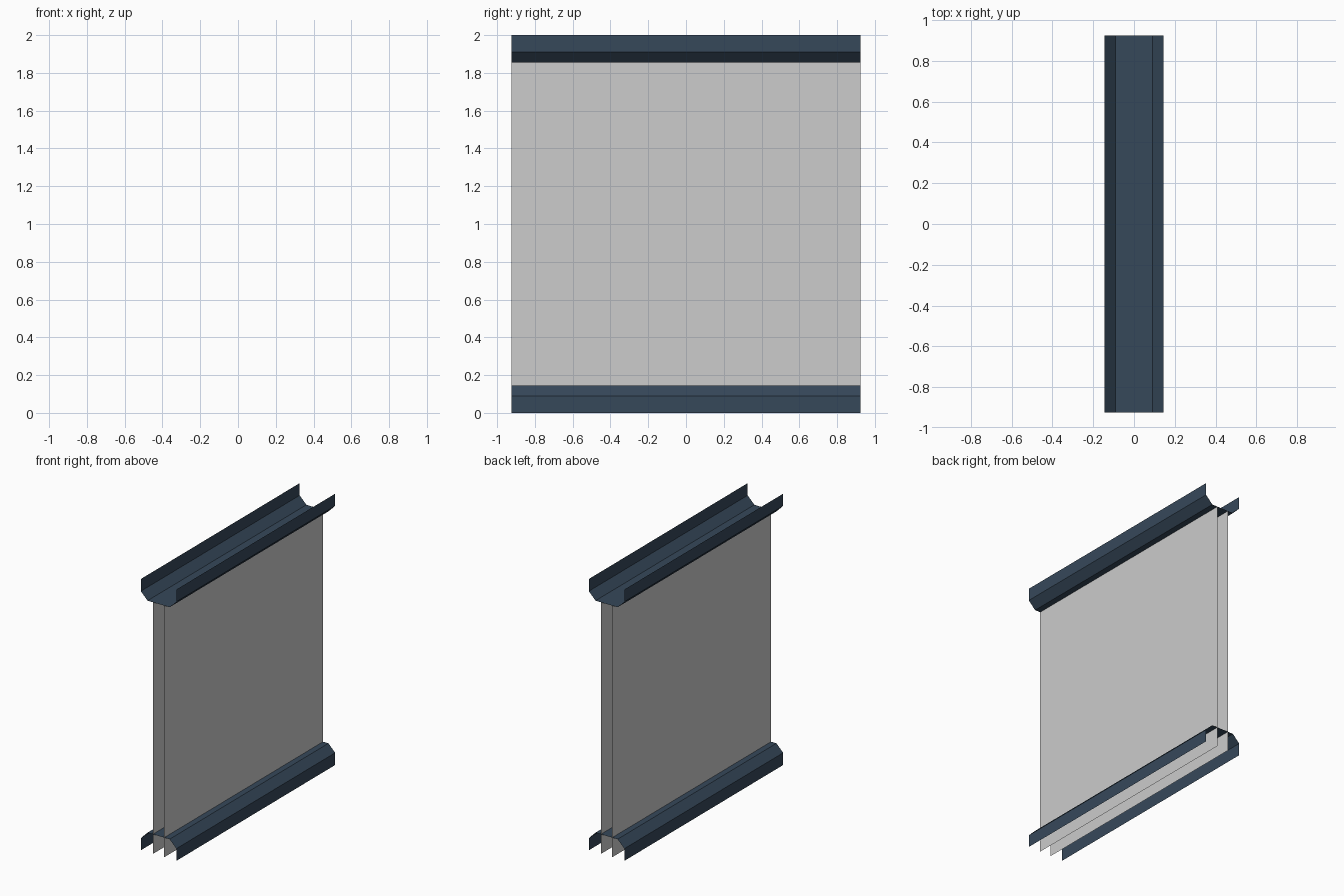
import bpy

if "Cube" in bpy.data.objects:
    bpy.data.objects.remove(bpy.data.objects["Cube"])

HALF_LEN = 0.925   # half length along y
HEIGHT = 2.0
LIP, DEPTH = 0.09, 0.145     # flange height, full channel depth
OUTER, INNER = 0.145, 0.09   # half widths of channel
PANEL_X = 0.046


def material(name, rgb):
    m = bpy.data.materials.new(name)
    m.diffuse_color = (*rgb, 1.0)
    m.use_nodes = True
    m.node_tree.nodes["Principled BSDF"].inputs["Base Color"].default_value = m.diffuse_color
    return m


steel = material("dark blue steel", (0.037, 0.065, 0.102))
grey = material("light grey", (0.604, 0.604, 0.604))


def sheet(name, profile, mat):
    """Extrude an open (x, z) profile along y into a thin single-sided sheet."""
    n = len(profile)
    verts = [(x, y, z) for y in (-HALF_LEN, HALF_LEN) for x, z in profile]
    faces = [(i, i + 1, n + i + 1, n + i) for i in range(n - 1)]
    mesh = bpy.data.meshes.new(name)
    mesh.from_pydata(verts, [], faces)
    mesh.materials.append(mat)
    obj = bpy.data.objects.new(name, mesh)
    bpy.context.collection.objects.link(obj)
    return obj


# Folded channel profile: flange, chamfer, flat, chamfer, flange
channel = [(OUTER, 0), (OUTER, LIP), (INNER, DEPTH),
           (-INNER, DEPTH), (-OUTER, LIP), (-OUTER, 0)]
sheet("bottom_channel", channel, steel)
sheet("top_channel", [(-x, HEIGHT - z) for x, z in channel], steel)

# Two web panels, running from the ground to the floor of the top channel
for side, name in ((-1, "left_panel"), (1, "right_panel")):
    ends = [(side * PANEL_X, 0), (side * PANEL_X, HEIGHT - DEPTH)]
    sheet(name, ends if side > 0 else ends[::-1], grey)
